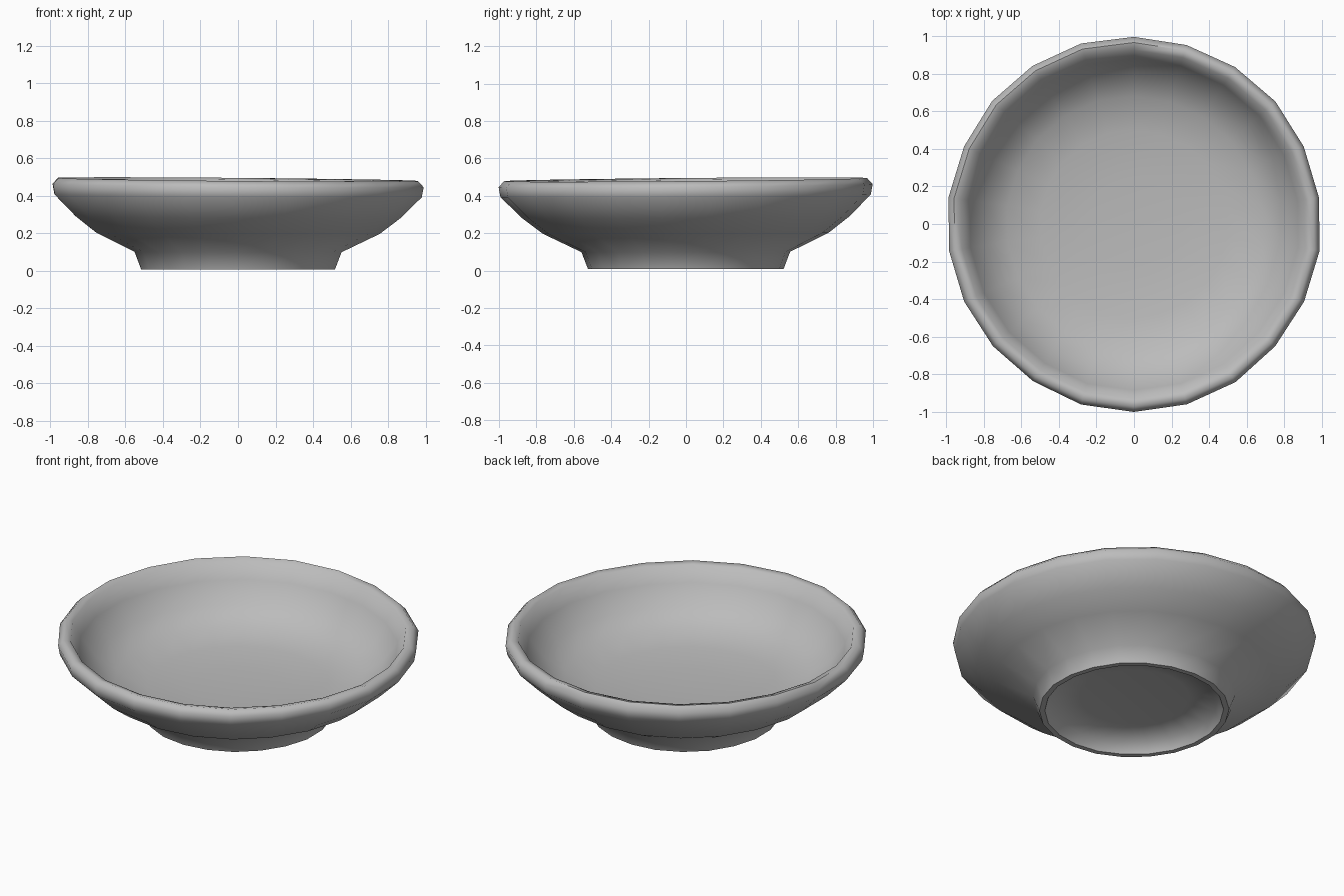
import bpy, bmesh, math, random

cube = bpy.data.objects.get("Cube")
if cube:
    bpy.data.objects.remove(cube, do_unlink=True)

random.seed(4)
SEGMENTS = 22

# Plain grey glaze
grey = bpy.data.materials.new("grey_clay")
grey.use_nodes = True
colour = (0.5, 0.5, 0.5, 1)
grey.diffuse_color = colour
bsdf = next(n for n in grey.node_tree.nodes if n.type == 'BSDF_PRINCIPLED')
bsdf.inputs["Base Color"].default_value = colour
bsdf.inputs["Roughness"].default_value = 0.7

# Radius and height, from the recess under the foot, round the rim, to the bowl floor
profile = [(0, 0.09), (0.3, 0.09), (0.46, 0.07), (0.49, 0.008), (0.52, 0.008),
           (0.555, 0.10), (0.76, 0.20), (0.87, 0.285), (0.985, 0.40), (0.995, 0.455),
           (0.965, 0.487), (0.925, 0.477), (0.88, 0.39), (0.80, 0.28), (0.68, 0.205),
           (0.5, 0.17), (0.25, 0.155), (0, 0.15)]


def lathe(name, points, segments):
    """Spin a profile with a slightly uneven, hand-thrown shape."""
    bm = bmesh.new()
    wobble = [random.uniform(-0.006, 0.004) for _ in range(segments)]
    rings = []
    for r, z in points:
        if r == 0:
            rings.append([bm.verts.new((0, 0, z))])
            continue
        ring = []
        for i in range(segments):
            a = math.tau * (i + 0.5) / segments
            radius = r * (1.005 + wobble[i])
            x, y = radius * math.cos(a), radius * math.sin(a)
            tilt = z * 0.018 * (y - x)
            ring.append(bm.verts.new((x, y, z + tilt)))
        rings.append(ring)
    for lower, upper in zip(rings, rings[1:]):
        for i in range(segments):
            j = (i + 1) % segments
            if len(lower) == 1:
                bm.faces.new((lower[0], upper[j], upper[i]))
            elif len(upper) == 1:
                bm.faces.new((lower[i], lower[j], upper[0]))
            else:
                bm.faces.new((lower[i], lower[j], upper[j], upper[i]))
    bmesh.ops.recalc_face_normals(bm, faces=bm.faces)
    mesh = bpy.data.meshes.new(name)
    bm.to_mesh(mesh)
    bm.free()
    obj = bpy.data.objects.new(name, mesh)
    bpy.context.collection.objects.link(obj)
    return obj


# Bowl with rounded lip and hollow foot ring
bowl = lathe("bowl", profile, SEGMENTS)
bowl.data.materials.append(grey)
bpy.ops.object.select_all(action='DESELECT')
bowl.select_set(True)
bpy.context.view_layer.objects.active = bowl
bpy.ops.object.shade_smooth_by_angle(angle=math.radians(62))
